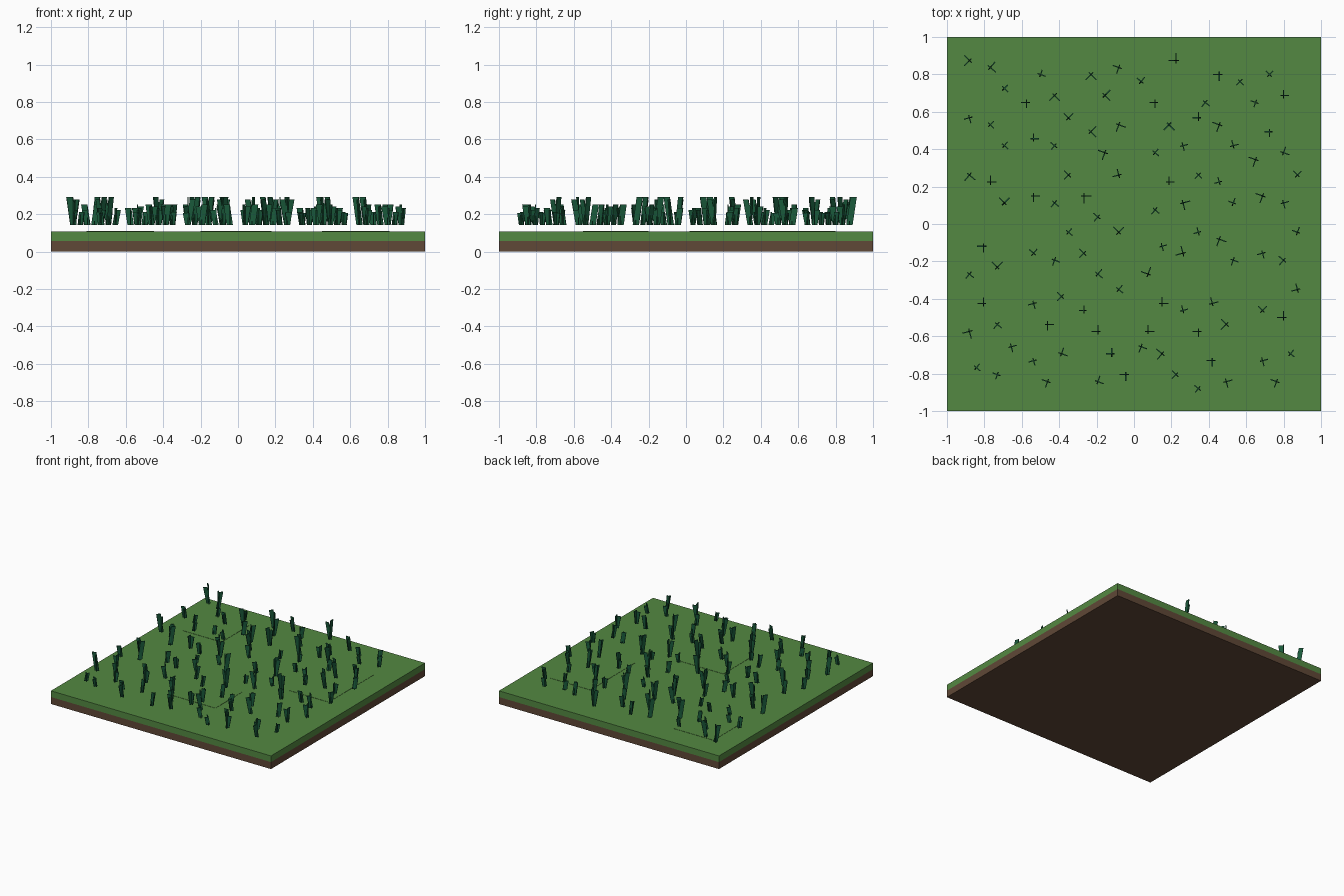
import bpy
import bmesh
import math
import random
from mathutils import Matrix, Vector

if "Cube" in bpy.data.objects:
    bpy.data.objects.remove(bpy.data.objects["Cube"], do_unlink=True)
random.seed(4)


def make_material(name, rgb):
    mat = bpy.data.materials.new(name)
    mat.use_nodes = True
    color = (*rgb, 1)
    mat.diffuse_color = color
    mat.node_tree.nodes["Principled BSDF"].inputs["Base Color"].default_value = color
    return mat


grass = make_material("grass green", (0.088, 0.25, 0.054))
soil = make_material("soil brown", (0.117, 0.065, 0.038))
leaf = make_material("dark leaf green", (0.010, 0.10, 0.043))


def finish(name, bm, mat):
    mesh = bpy.data.meshes.new(name)
    bm.to_mesh(mesh)
    bm.free()
    mesh.materials.append(mat)
    obj = bpy.data.objects.new(name, mesh)
    bpy.context.collection.objects.link(obj)
    return obj


def add_box(bm, low, high):
    low, high = Vector(low), Vector(high)
    place = Matrix.Translation((low + high) / 2) @ Matrix.Diagonal((*(high - low), 1))
    return bmesh.ops.create_cube(bm, size=1, matrix=place)["verts"]


def box(name, low, high, mat):
    bm = bmesh.new()
    add_box(bm, low, high)
    return finish(name, bm, mat)


# Ground slab: soil below, turf above
SOIL_TOP, TURF_TOP = 0.057, 0.108
box("soil_layer", (-1, -1, 0), (1, 1, SOIL_TOP), soil)
box("turf_layer", (-1, -1, SOIL_TOP), (1, 1, TURF_TOP), grass)

# Barely raised turf patches
for number, (x0, y0, x1, y1) in enumerate([(-0.81, 0.43, -0.45, 0.8),
                                           (0.45, 0.02, 0.81, 0.6),
                                           (-0.2, -0.55, 0.18, -0.2)]):
    box(f"turf_patch_{number}", (x0, y0, TURF_TOP), (x1, y1, TURF_TOP + 0.002), grass)


# Grass tufts: two thin crossing blades, each leaning outward in its own plane
def add_blade(bm, root, angle, height, lean, width):
    verts = add_box(bm, (-width / 2, -0.003, 0), (width / 2, 0.003, height))
    for v in verts:
        if v.co.z > height / 2:
            v.co.x += lean
    place = Matrix.Translation(root) @ Matrix.Rotation(angle, 4, "Z")
    bmesh.ops.transform(bm, matrix=place, verts=verts)


# Each plot has three tufts, spread on a small grid from the plot's shift
PLOT, STEP, START, ROOT = 0.306, 0.0373, -0.88, 0.143
SHIFTS = [(4, 1, 2, 3, 0, 1),
          (0, 1, 5, 6, 0, 4),
          (0, 4, 5, 6, 3, 4),
          (3, 4, 5, 2, 3, 4),
          (3, 4, 1, 2, 3, 0),
          (3, 0, 1, 5, 6, 0)]

tufts = bmesh.new()
for row, shifts in enumerate(SHIFTS):
    for column, shift in enumerate(shifts):
        for k in range(3):
            x = START + PLOT * column + STEP * ((shift + 2 * k) % 7)
            y = START + PLOT * row + STEP * (4 * (shift + k) % 7)
            angle = math.radians(random.choice((-40, -20, 0, 15, 45)))
            angle += random.randrange(4) * math.pi / 2
            height = random.choice((0.07, 0.09, 0.11, 0.15))
            root = Vector((x, y, ROOT))
            add_blade(tufts, root, angle, height, 0.15 * height, 0.034)
            add_blade(tufts, root, angle + math.pi / 2, height * 0.9, 0.17 * height, 0.03)
finish("grass_tufts", tufts, leaf)
